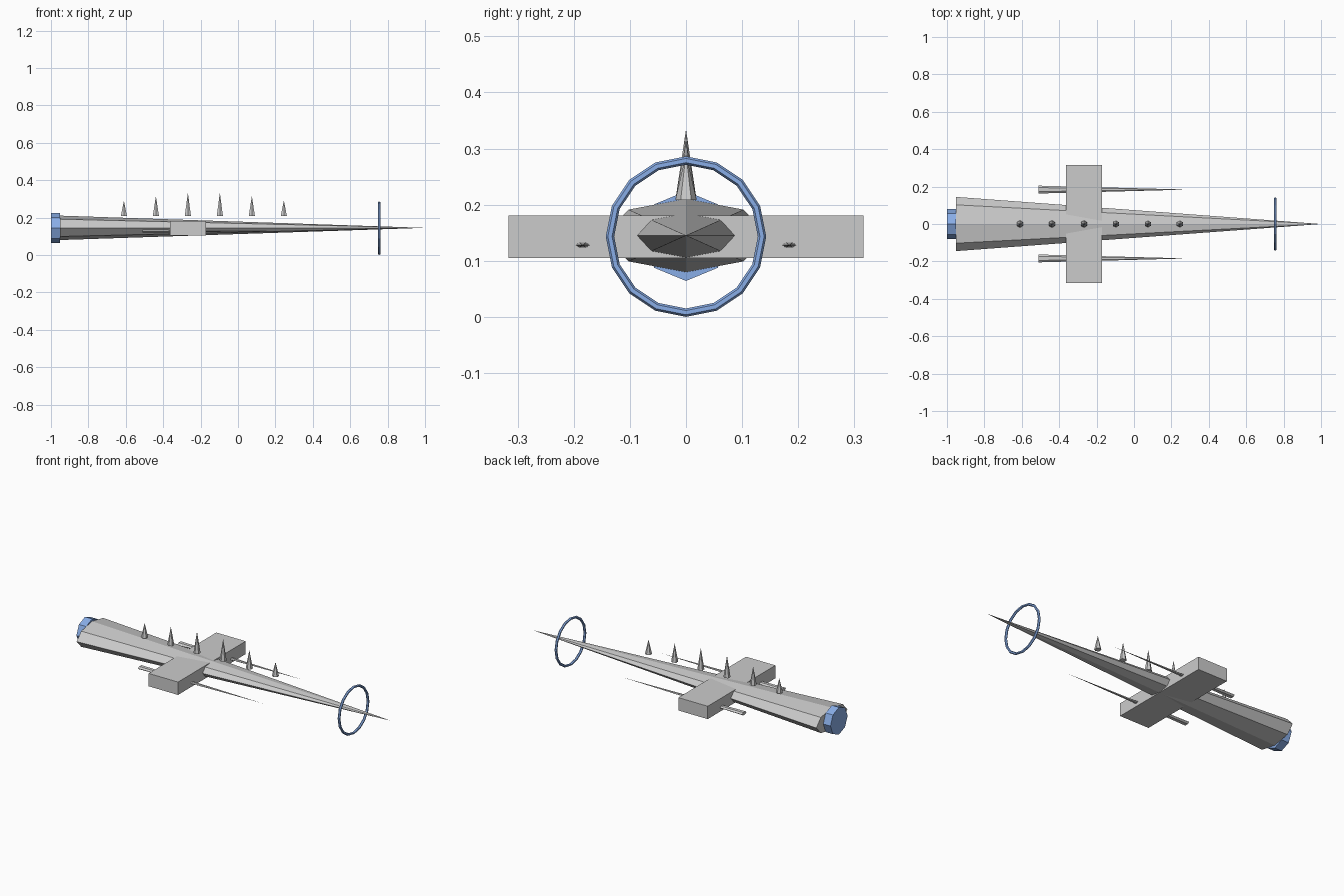
import bpy
from math import pi

if "Cube" in bpy.data.objects:
    bpy.data.objects.remove(bpy.data.objects["Cube"])

CZ = 0.143  # height of the main axis

blue = bpy.data.materials.new("engine_blue")
blue.diffuse_color = (0.25, 0.42, 0.8, 1)
blue.use_nodes = True
blue.node_tree.nodes["Principled BSDF"].inputs["Base Color"].default_value = blue.diffuse_color


def finish(name, scale=(1, 1, 1), mat=None):
    ob = bpy.context.object
    ob.name = name
    ob.scale = scale
    if mat:
        ob.data.materials.append(mat)
    return ob


def cone_x(name, x0, x1, y, z, r0, r1, sides, flat=1.0, mat=None):
    """Cone or cylinder along x, optionally flattened in z."""
    bpy.ops.mesh.primitive_cone_add(vertices=sides, radius1=r0, radius2=r1,
                                    depth=x1 - x0, location=((x0 + x1) / 2, y, z),
                                    rotation=(0, pi / 2, 0))
    # local x points along world z after the rotation
    return finish(name, (flat, 1, 1), mat)


# Flattened dagger hull
cone_x("hull", -0.953, 1.0, 0, CZ + 0.002, 0.145, 0, 8, 0.45)

# Rear engine block
cone_x("engine", -1.0, -0.953, 0, CZ + 0.001, 0.08, 0.08, 8, mat=blue)

# Cross wing
bpy.ops.mesh.primitive_cube_add(size=1, location=(-0.267, 0, CZ))
finish("wing", (0.192, 0.632, 0.076))

# Side lances under the wing
for side, y in (("left", 0.184), ("right", -0.184)):
    cone_x(side + "_lance", -0.51, 0.29, y, 0.128, 0.021, 0, 6, 0.45)

# Row of spikes floating above the hull
for i, top in enumerate((0.291, 0.315, 0.334, 0.334, 0.315, 0.291)):
    base = 0.208
    bpy.ops.mesh.primitive_cone_add(vertices=6, radius1=0.019, radius2=0,
                                    depth=top - base,
                                    location=(-0.61 + 0.171 * i, 0, (base + top) / 2))
    finish("spike_%d" % (i + 1))

# Ring around the nose
bpy.ops.mesh.primitive_torus_add(major_segments=16, minor_segments=6,
                                 major_radius=0.1355, minor_radius=0.0075,
                                 location=(0.755, 0, CZ), rotation=(0, pi / 2, 0))
finish("nose_ring", mat=blue)
